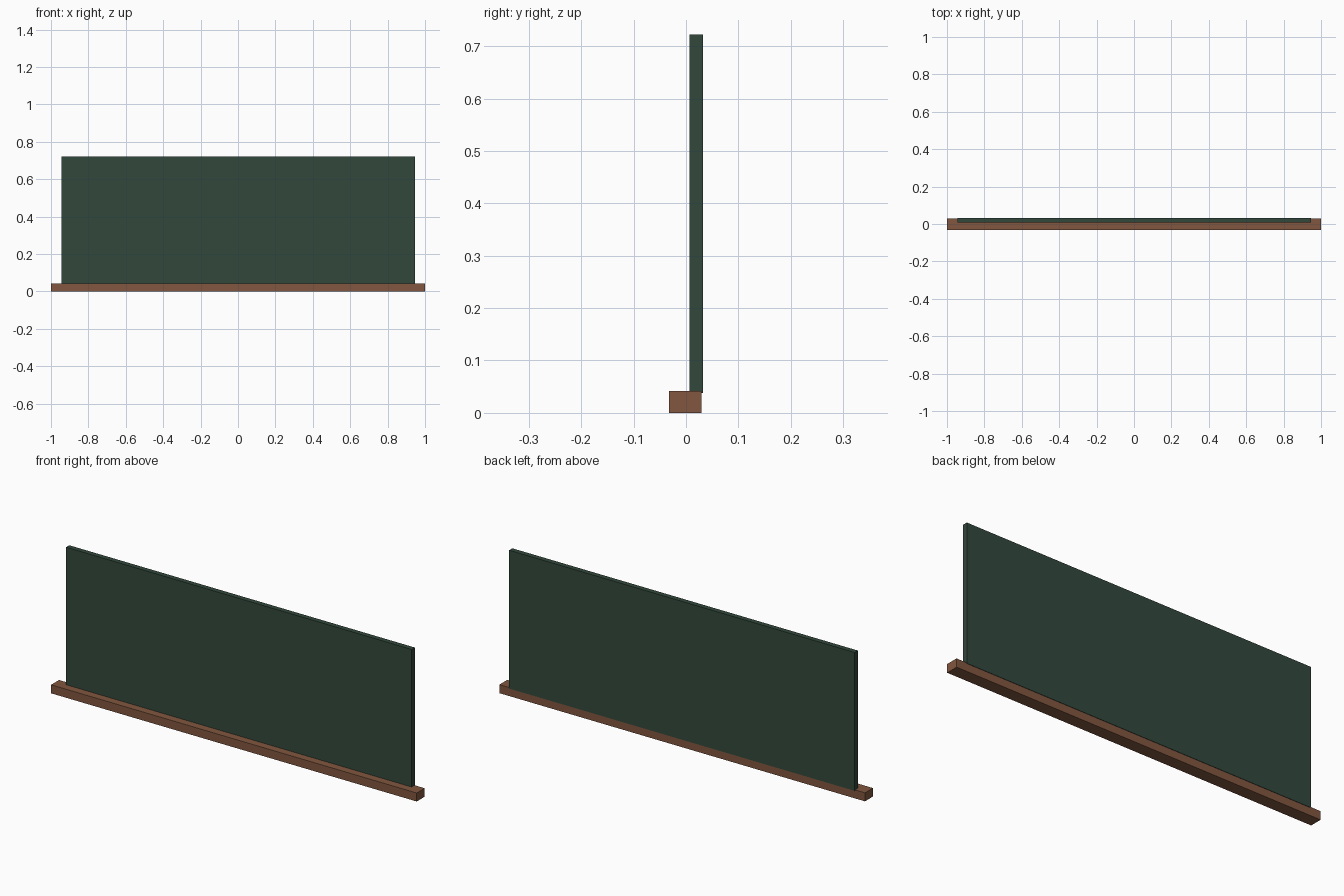
import bpy

if "Cube" in bpy.data.objects:
    bpy.data.objects.remove(bpy.data.objects["Cube"])


def material(name, color):
    mat = bpy.data.materials.new(name)
    mat.diffuse_color = color
    mat.use_nodes = True
    mat.node_tree.nodes["Principled BSDF"].inputs["Base Color"].default_value = mat.diffuse_color
    return mat


def box(name, lo, hi, mat):
    """Axis-aligned box between two corners."""
    center = [(a + b) / 2 for a, b in zip(lo, hi)]
    bpy.ops.mesh.primitive_cube_add(size=1, location=center)
    obj = bpy.context.object
    obj.name = name
    obj.scale = [b - a for a, b in zip(lo, hi)]
    bpy.ops.object.transform_apply(location=False, rotation=False, scale=True)
    obj.data.materials.append(mat)
    return obj


green = material("board_green", (0.032, 0.065, 0.045, 1))
brown = material("wood_brown", (0.22, 0.095, 0.05, 1))

# Wooden ledge along the bottom
box("chalk_ledge", (-1, -0.032, 0), (1, 0.03, 0.042), brown)

# Writing panel, set slightly into the ledge and just proud of its back
box("board_panel", (-0.945, 0.007, 0.038), (0.945, 0.032, 0.722), green)
